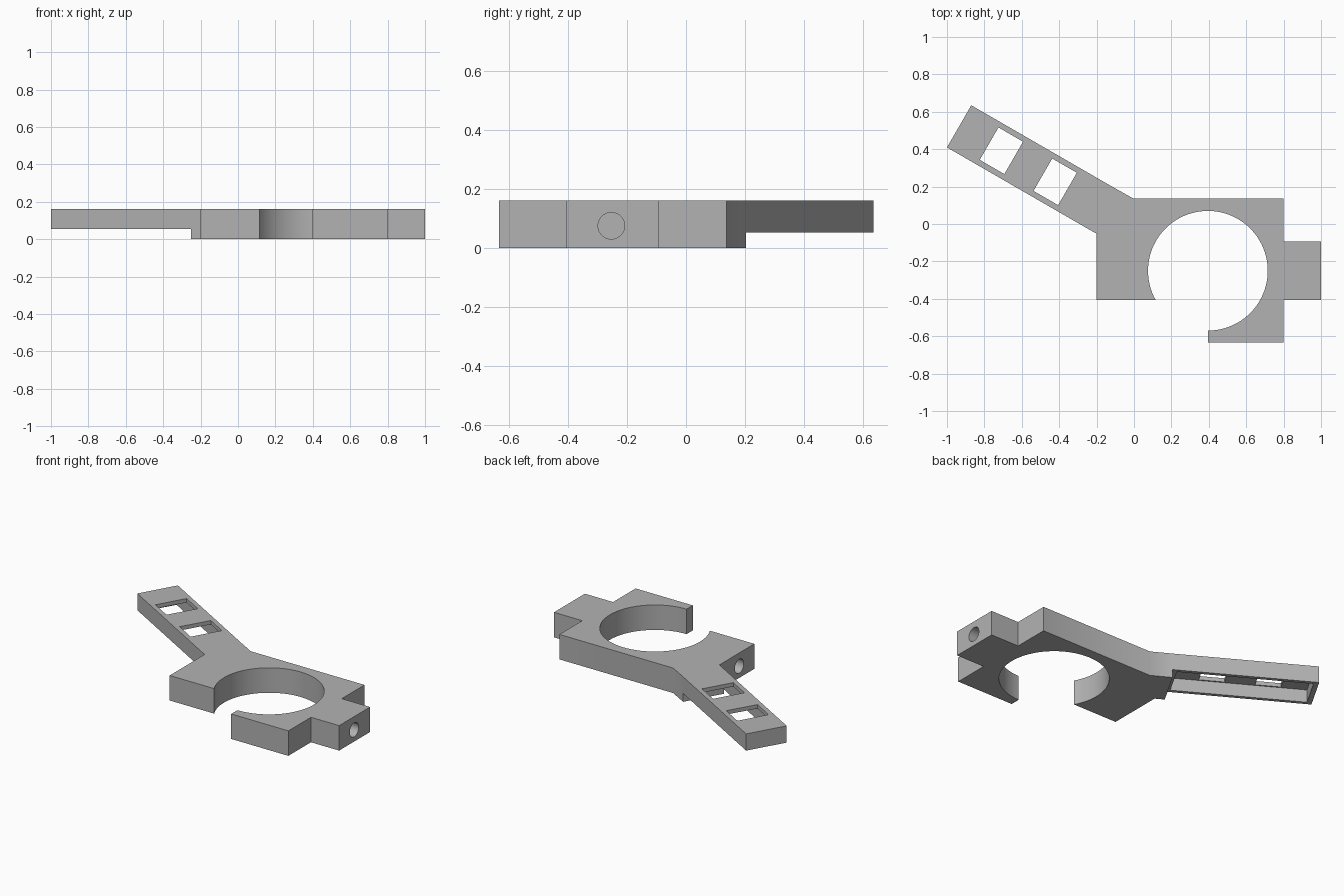
import bpy, bmesh, math
from mathutils import Vector, Matrix

cube = bpy.data.objects.get("Cube")
if cube:
    bpy.data.objects.remove(cube, do_unlink=True)

grey = bpy.data.materials.new("plain grey")
grey.use_nodes = True
grey.diffuse_color = (0.45, 0.45, 0.45, 1)
grey.node_tree.nodes["Principled BSDF"].inputs["Base Color"].default_value = (0.45, 0.45, 0.45, 1)

TOP = 0.16          # plate height
ARM_LOW = 0.053     # underside of the raised arm
ARM_HALF = 0.13
STEP = 0.864        # arm length from tip to the full-height root
TIP = Vector((-0.935, 0.522))
ALONG = Vector((math.cos(math.radians(30)), -0.5))
ACROSS = Vector((0.5, math.cos(math.radians(30))))


def arm_point(s, n):
    return TIP + ALONG * s + ACROSS * n


def prism(name, outline, z0, z1):
    """Extrude a flat outline between two heights."""
    bm = bmesh.new()
    face = bm.faces.new([bm.verts.new((p[0], p[1], z0)) for p in outline])
    new = bmesh.ops.extrude_face_region(bm, geom=[face])["geom"]
    bmesh.ops.translate(bm, vec=(0, 0, z1 - z0),
                        verts=[v for v in new if isinstance(v, bmesh.types.BMVert)])
    bmesh.ops.recalc_face_normals(bm, faces=bm.faces)
    return finish(name, bm)


def finish(name, bm):
    mesh = bpy.data.meshes.new(name)
    bm.to_mesh(mesh)
    bm.free()
    mesh.materials.append(grey)
    obj = bpy.data.objects.new(name, mesh)
    bpy.context.collection.objects.link(obj)
    return obj


def arm_block(name, s0, s1, half, z0, z1):
    corners = [(s0, -half), (s1, -half), (s1, half), (s0, half)]
    return prism(name, [arm_point(s, n) for s, n in corners], z0, z1)


def bore(name, x0, x1):
    """Cylinder lying along x, used to drill a blind hole."""
    bm = bmesh.new()
    place = Matrix.Translation(((x0 + x1) / 2, -0.253, 0.075)) @ Matrix.Rotation(math.pi / 2, 4, 'Y')
    bmesh.ops.create_cone(bm, cap_ends=True, segments=40, radius1=0.045,
                          radius2=0.045, depth=x1 - x0, matrix=place)
    return finish(name, bm)


def cut(target, cutter):
    cutter.hide_render = True
    mod = target.modifiers.new("cut", 'BOOLEAN')
    mod.operation = 'DIFFERENCE'
    mod.solver = 'EXACT'
    mod.object = cutter
    select(target)
    bpy.ops.object.modifier_apply(modifier=mod.name)
    bpy.data.objects.remove(cutter, do_unlink=True)


def select(obj):
    bpy.ops.object.select_all(action='DESELECT')
    obj.select_set(True)
    bpy.context.view_layer.objects.active = obj


# Open ring plate with side tab and the full-height arm root
CENTRE, RADIUS, LOW = Vector((0.395, -0.25)), 0.32, -0.405
start = math.pi + math.asin((CENTRE.y - LOW) / RADIUS)
end = -math.pi / 2
STEPS = 72
arc = [CENTRE + RADIUS * Vector((math.cos(a), math.sin(a)))
       for a in (start + (end - start) * i / STEPS for i in range(STEPS + 1))]
outline = [(0.395, -0.633), (0.8, -0.633), (0.8, LOW), (1, LOW), (1, -0.093), (0.8, -0.093),
           (0.8, 0.137), (-0.005, 0.137), arm_point(STEP, ARM_HALF), arm_point(STEP, -ARM_HALF),
           (-0.2, -0.052), (-0.2, LOW)] + arc
body = prism("ring_plate", outline, 0, TOP)

# Blind screw holes in the tab and the opposite wall
cut(body, bore("tab_bore", 0.8, 1.1))
cut(body, bore("wall_bore", -0.3, 0))

# Raised arm, hollow from below, with two windows through its top skin
arm = arm_block("arm", 0, STEP, ARM_HALF, ARM_LOW, TOP)
cut(arm, arm_block("pocket", 0.03, 0.835, 0.108, 0, TOP - 0.025))
for s in (0.185, 0.517):
    cut(arm, arm_block("window", s, s + 0.152, 0.1, 0.1, 0.3))

for obj in (body, arm):
    select(obj)
    bpy.ops.object.shade_smooth_by_angle(angle=math.radians(30))
